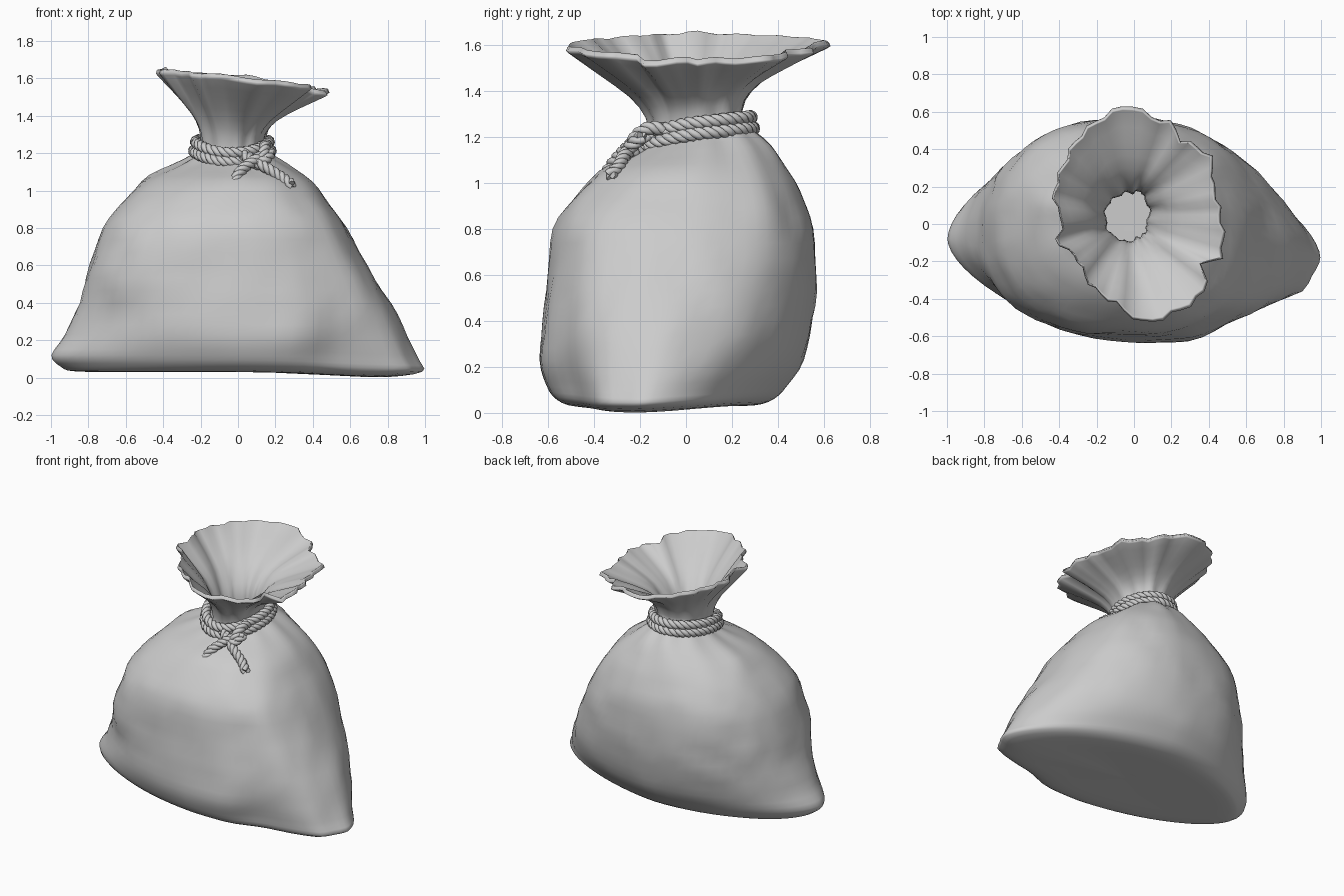
import bpy, bmesh, math
from mathutils import Vector, noise

if "Cube" in bpy.data.objects:
    bpy.data.objects.remove(bpy.data.objects["Cube"])

N = 66

# ---------- helpers ----------
def catmull(keys, steps):
    out = []
    for i in range(len(keys) - 1):
        a, b = keys[max(i - 1, 0)], keys[i]
        c, d = keys[i + 1], keys[min(i + 2, len(keys) - 1)]
        for k in range(steps):
            u = k / steps
            out.append([0.5 * (2*q + (r - p)*u + (2*p - 5*q + 4*r - s)*u*u
                        + (3*q - p - 3*r + s)*u**3) for p, q, r, s in zip(a, b, c, d)])
    out.append(list(keys[-1]))
    return out

def gauss(x, w):
    return math.exp(-(x / w) ** 2)

def ang_diff(a, b):
    return (a - b + math.pi) % (2 * math.pi) - math.pi

# ---------- sack body sections: z, left, right, front, back, roundness, left ridge y, right ridge y
BODY = [
    (0.035, 0.02, 0.02, -0.12, -0.08, 2.0, -0.10, -0.10),
    (0.032, 0.50, 0.48, -0.30, 0.10, 1.9, -0.09, -0.13),
    (0.032, 0.86, 0.80, -0.48, 0.29, 1.8, -0.08, -0.17),
    (0.060, 0.95, 0.985, -0.56, 0.38, 1.7, -0.08, -0.18),
    (0.120, 0.998, 0.97, -0.605, 0.44, 1.7, -0.08, -0.17),
    (0.230, 0.925, 0.91, -0.635, 0.51, 1.85, -0.07, -0.14),
    (0.400, 0.855, 0.81, -0.62, 0.55, 2.1, -0.05, -0.09),
    (0.600, 0.795, 0.69, -0.60, 0.57, 2.25, -0.03, -0.05),
    (0.800, 0.72, 0.58, -0.575, 0.55, 2.3, 0.00, -0.02),
    (0.930, 0.63, 0.49, -0.49, 0.51, 2.25, 0.02, 0.00),
    (1.050, 0.50, 0.39, -0.38, 0.45, 2.1, 0.04, 0.02),
    (1.140, 0.33, 0.26, -0.25, 0.37, 2.0, 0.05, 0.04),
    (1.200, 0.22, 0.16, -0.17, 0.28, 2.0, 0.05, 0.05),
    (1.240, 0.195, 0.14, -0.15, 0.24, 2.0, 0.05, 0.05),
]
# soft folds: angle (deg), z, amplitude, angular width, z width
FOLDS = [(172, 1.09, 0.08, 0.2, 0.05), (325, 0.75, 0.02, 0.16, 0.40),
         (300, 0.55, -0.02, 0.25, 0.25), (218, 0.33, -0.05, 0.3, 0.13),
         (40, 1.0, 0.05, 0.2, 0.2), (120, 0.75, 0.02, 0.2, 0.3),
         (20, 0.6, -0.02, 0.18, 0.4), (309, 0.12, -0.07, 0.2, 0.2),
         (333, 0.08, 0.04, 0.12, 0.15), (291, 0.3, 0.03, 0.13, 0.3)]

def body_point(row, t):
    z, xl, xr, yf, yb, p, yl, yr = row
    c, s = math.cos(t), math.sin(t)
    h = min(max((z - 0.15) / 0.35, 0), 1) * min(max((1.2 - z) / 0.3, 0), 1)
    p += (-0.1 if s > 0 else 0.2) * h          # front is boxier than the back
    y0 = (yl + yr) / 2
    x = (xr if c > 0 else -xl) * abs(c) ** (2 / p)
    y = y0 + ((yr if c > 0 else yl) - y0) * abs(c)
    y += (yb - y0 if s > 0 else yf - y0) * abs(s) ** (2 / p)
    # pleats gathered under the rope, soft folds and lumps
    f = 0.035 * gauss(z - 1.2, 0.1) * (math.sin(11 * t) + 0.6 * math.sin(7 * t + 1))
    f += sum(a * gauss(ang_diff(t, math.radians(d)), w) * gauss(z - fz, wz)
             for d, fz, a, w, wz in FOLDS)
    if z > 0.1:
        v = Vector((x, y, z))
        f += min((z - 0.1) * 4, 1) * (0.012 * noise.noise(v * 3.7) + 0.018 * noise.noise(v * 8))
    # right bottom corner sags, neck line tilts forward
    dip = -0.03 * max(math.cos(t + 0.2), 0) ** 2 * min(max((0.3 - z) / 0.15, 0), 1)
    dip *= min(math.hypot(x, y + .1) * 1.3, 1)
    tilt = 0.04 * s * min(max((z - 1.05) / 0.15, 0), 1)
    return Vector((x * (1 + f), y0 + (y - y0) * (1 + f), max(z + dip + tilt, 0)))

# ---------- flared mouth: ragged rim outline seen from above
RIM = [(.46, .05), (.42, .2), (.41, .36), (.25, .45), (.20, .54), (.09, .57), (-.02, .64),
       (-.2, .55), (-.3, .46), (-.37, .33), (-.43, .15), (-.37, .0), (-.42, -.08), (-.3, -.18),
       (-.22, -.34), (-.1, -.42), (.06, -.53), (.2, -.48), (.3, -.43), (.39, -.34),
       (.36, -.21), (.465, -.18)]
RC = Vector((0.02, 0.05))
POLAR = sorted((math.atan2(y - RC.y, x - RC.x) % (2 * math.pi), math.hypot(x - RC.x, y - RC.y))
               for x, y in RIM)

def rim_point(t):
    t %= 2 * math.pi
    ext = [(POLAR[-1][0] - 2 * math.pi, POLAR[-1][1])] + POLAR + [(POLAR[0][0] + 2 * math.pi, POLAR[0][1])]
    for (a, r), (b, q) in zip(ext, ext[1:]):
        if a <= t <= b:
            rad = r + (q - r) * (t - a) / (b - a) + 0.012 * math.sin(22 * t)
            return RC.x + rad * math.cos(t), RC.y + rad * math.sin(t)

# blend from neck (0) to rim (1), height; outside going up, then inside going down
MOUTH = [(0.0, 1.24), (0.05, 1.32), (0.24, 1.40), (0.61, 1.485), (0.97, 1.56), (1.0, 1.575),
         (0.97, 1.592), (0.90, 1.575), (0.54, 1.505), (0.16, 1.42), (-0.08, 1.32),
         (-0.17, 1.24), (-0.19, 1.15)]

def mouth_point(row, t, neck):
    w, z = row
    rx, ry = rim_point(t)
    ripple = 0.025 * math.sin(9 * t + 2) * (1 - abs(2 * w - 1)) if w > 0 else 0
    k = max(w, 0)
    dz = 0.04 * math.sin(t) * (1 - k)
    dz += k * (-0.058 * math.cos(t) + 0.018 * math.sin(t) ** 2 + 0.02 * noise.noise(Vector((t * 3, 5, 0))))
    return Vector((neck.x + (rx - neck.x) * (w + ripple), neck.y + (ry - neck.y) * (w + ripple), z + dz))

def build_sack():
    bm = bmesh.new()
    angles = [2 * math.pi * i / N for i in range(N)]
    neck = [body_point(BODY[-1], t) for t in angles]
    rings = [[body_point(r, t) for t in angles] for r in catmull(BODY, 3)]
    rings += [[mouth_point(r, t, n) for t, n in zip(angles, neck)] for r in catmull(MOUTH, 2)[1:]]
    vs = [[bm.verts.new(p) for p in ring] for ring in rings]
    for a, b in zip(vs, vs[1:]):
        for i in range(N):
            j = (i + 1) % N
            bm.faces.new((a[i], a[j], b[j], b[i]))
    bm.faces.new(vs[0][::-1])
    for f in bm.faces:
        f.smooth = True
    me = bpy.data.meshes.new("cloth_sack")
    bm.to_mesh(me)
    bm.free()
    bpy.context.collection.objects.link(bpy.data.objects.new("cloth_sack", me))

# ---------- twisted three-strand rope along a path
def rope(name, keys, closed=False, steps=8, pitch=0.11, lay=0.0155, strand=0.0165):
    pts = [Vector(p) for p in (keys if closed else catmull(keys, steps))]
    if closed:
        pts.append(pts[0].copy())
    length = sum((b - a).length for a, b in zip(pts, pts[1:]))
    turns = length / pitch
    if closed:
        turns = round(turns)
    cu = bpy.data.curves.new(name, 'CURVE')
    cu.dimensions = '3D'
    cu.bevel_depth = strand
    cu.bevel_resolution = 1
    cu.use_fill_caps = True
    for k in range(3):
        coords, run = [], 0.0
        side = Vector((0, 0, 1))
        for i, p in enumerate(pts):
            if i:
                run += (p - pts[i - 1]).length
            if closed:
                tan = pts[(i + 1) % (len(pts) - 1)] - pts[(i - 1) % (len(pts) - 1)]
                side = Vector((0, 0, 1))
            else:
                tan = pts[min(i + 1, len(pts) - 1)] - pts[max(i - 1, 0)]
            tan.normalize()
            side = (side - tan * side.dot(tan)).normalized()
            a = 2 * math.pi * (turns * run / length + k / 3)
            coords.append(p + (side * math.cos(a) + tan.cross(side) * math.sin(a)) * lay)
        if closed:
            coords.pop()
        sp = cu.splines.new('POLY')
        sp.points.add(len(coords) - 1)
        for q, co in zip(sp.points, coords):
            q.co = (*co, 1)
        sp.use_cyclic_u = closed
        sp.use_smooth = True
    ob = bpy.data.objects.new(name, cu)
    bpy.context.collection.objects.link(ob)
    bpy.ops.object.select_all(action='DESELECT')
    ob.select_set(True)
    bpy.context.view_layer.objects.active = ob
    bpy.ops.object.convert(target='MESH')

# coils sag towards the knot at the front
def coil(z, grow):
    return [(-0.03 + (0.20 + grow) * math.cos(t), 0.05 + (0.235 + grow) * math.sin(t),
             z + 0.025 * math.sin(t) - 0.035 * max(-math.sin(t), 0) ** 2)
            for t in (2 * math.pi * i / 140 for i in range(140))]

build_sack()
rope("rope_coil_lower", coil(1.212, 0.006), closed=True)
rope("rope_coil_upper", coil(1.26, -0.004), closed=True)
# knot and hanging ends
rope("rope_knot_wrap", [(0.14, -0.10, 1.235), (0.145, -0.17, 1.235), (0.135, -0.225, 1.19),
                        (0.12, -0.235, 1.14), (0.08, -0.19, 1.13)])
rope("rope_knot_cross", [(0.03, -0.20, 1.19), (0.08, -0.235, 1.155), (0.14, -0.24, 1.16),
                         (0.175, -0.19, 1.20)])
rope("rope_end_left", [(0.15, -0.17, 1.21), (0.10, -0.235, 1.17), (0.03, -0.285, 1.12),
                       (-0.005, -0.325, 1.07), (-0.02, -0.36, 1.01)])
rope("rope_end_right", [(0.06, -0.20, 1.18), (0.12, -0.25, 1.14), (0.18, -0.275, 1.105),
                        (0.24, -0.295, 1.065), (0.29, -0.33, 1.03)])
